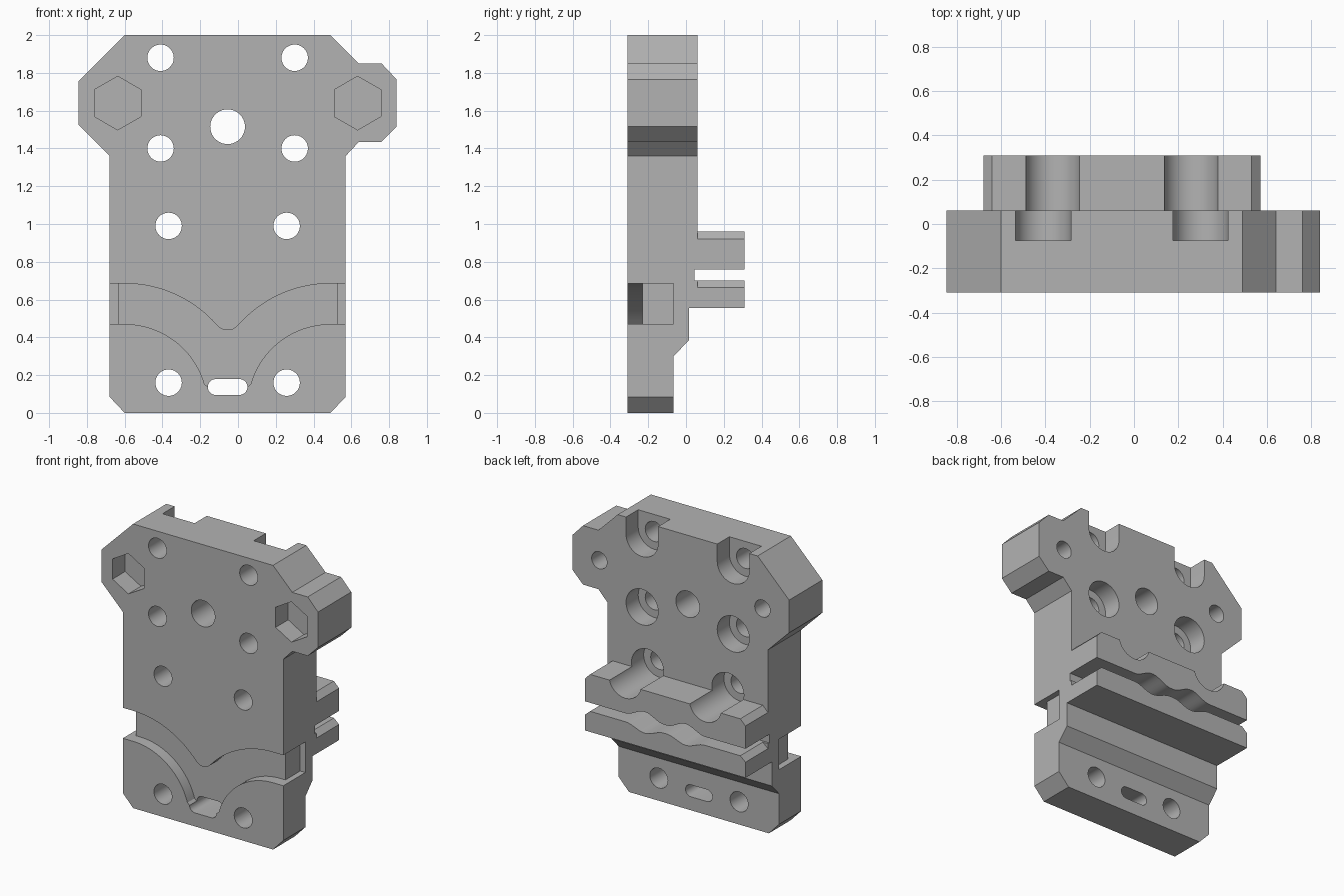
import bpy, bmesh, math

if "Cube" in bpy.data.objects:
    bpy.data.objects.remove(bpy.data.objects["Cube"])

MID = -0.055            # mirror line of the main plate
FRONT, BACK, RIM = -0.31, 0.06, 0.31
LEFT, RIGHT = 0.57, -0.68

grey = bpy.data.materials.new("Grey plastic")
grey.use_nodes = True
colour = (0.45, 0.45, 0.45, 1)
grey.diffuse_color = colour
grey.node_tree.nodes["Principled BSDF"].inputs["Base Color"].default_value = colour


def prism(name, points, start, end, axis="y"):
    """Extrude a closed profile, (x, z) along y or (y, z) along x."""
    bm = bmesh.new()
    place = (lambda p, d: (p[0], d, p[1])) if axis == "y" else (lambda p, d: (d, p[0], p[1]))
    face = bm.faces.new([bm.verts.new(place(p, start)) for p in points])
    made = bmesh.ops.extrude_face_region(bm, geom=[face])["geom"]
    shift = (0, end - start, 0) if axis == "y" else (end - start, 0, 0)
    bmesh.ops.translate(bm, vec=shift, verts=[v for v in made if isinstance(v, bmesh.types.BMVert)])
    bmesh.ops.recalc_face_normals(bm, faces=bm.faces)
    mesh = bpy.data.meshes.new(name)
    bm.to_mesh(mesh)
    bm.free()
    mesh.materials.append(grey)
    obj = bpy.data.objects.new(name, mesh)
    bpy.context.collection.objects.link(obj)
    return obj


def arc(cx, cz, r, a, b, n=24):
    return [(cx + r * math.cos(math.radians(a + (b - a) * i / n)),
             cz + r * math.sin(math.radians(a + (b - a) * i / n))) for i in range(n + 1)]


def circle(cx, cz, r, n=40):
    return arc(cx, cz, r, 0, 360, n)[:-1]


def mirrored(points):
    return points + [(2 * MID - x, z) for x, z in reversed(points)]


def box(x0, x1, z0, z1):
    return [(x0, z0), (x1, z0), (x1, z1), (x0, z1)]


def wave(z, height):
    """Straight edge with two shallow smooth swells near the middle."""
    pts = [(RIGHT, z)]
    for side in (-1, 1):
        c = MID + side * 0.16
        pts += [(c + 0.15 * t / 8, z + height * (1 + math.cos(math.pi * t / 8)) / 2)
                for t in range(-8, 9)]
    return pts + [(LEFT, z)]


# Main plate with uneven wings
plate = prism("mounting_plate", [
    (-0.6, 0), (0.49, 0), (LEFT, 0.085), (LEFT, 1.36), (0.64, 1.435), (0.76, 1.435),
    (0.84, 1.515), (0.84, 1.765), (0.76, 1.85), (0.64, 1.85), (0.49, 2), (-0.6, 2),
    (-0.845, 1.755), (-0.845, 1.525), (RIGHT, 1.36), (RIGHT, 0.085)], FRONT, BACK)


def combine(tool, operation="DIFFERENCE"):
    tool.hide_render = True
    mod = plate.modifiers.new(tool.name, "BOOLEAN")
    mod.operation, mod.solver, mod.object = operation, "EXACT", tool
    graph = bpy.context.evaluated_depsgraph_get()
    result = bpy.data.meshes.new_from_object(plate.evaluated_get(graph))
    plate.modifiers.clear()
    plate.data = result
    bpy.data.objects.remove(tool)


# Stepped lower back
combine(prism("back_step", [(-0.065, -0.1), (-0.065, 0.3), (0.015, 0.385), (0.015, 0.6),
                            (0.2, 0.6), (0.2, -0.1)], -1, 1, "x"))

# Two belt clamp shelves
combine(prism("upper_shelf", wave(0.76, 0.05) + [
    (LEFT, 0.92), (LEFT - 0.04, 0.96), (RIGHT + 0.04, 0.96), (RIGHT, 0.92)], -0.02, RIM), "UNION")
lower_top = [(RIGHT, 0.665), (RIGHT + 0.04, 0.70)] + wave(0.70, -0.04)[1:-1] + [
    (LEFT - 0.04, 0.70), (LEFT, 0.665)]
combine(prism("lower_shelf", lower_top + [(LEFT, 0.555), (RIGHT, 0.555)], -0.02, RIM), "UNION")
combine(prism("belt_slot", box(-1, 1, 0.70, 0.76), 0.045, 0.5))

# Screw holes, with counterbores from the back
for z, half, bored in ((1.88, 0.355, True), (1.4, 0.355, True), (0.99, 0.3125, True), (0.16, 0.3125, False)):
    for side in (-1, 1):
        x = MID + side * half
        if bored:
            top = arc(x, z, 0.125, 180, 360) + [(x + 0.125, 2.2), (x - 0.125, 2.2)]
            combine(prism("counterbore", top if z > 1.8 else circle(x, z, 0.125), -0.075, 0.5))
        combine(prism("screw_hole", circle(x, z, 0.07), -0.5, 0.5))
combine(prism("centre_hole", circle(MID, 1.515, 0.092), -0.5, 0.5))

# Hexagonal nut pockets in front, blind holes behind
for x in (-0.637, 0.633):
    combine(prism("nut_pocket", arc(x, 1.64, 0.142, 30, 330, 5), -0.5, -0.17))
    combine(prism("blind_hole", circle(x, 1.64, 0.06), -0.155, 0.5))

# Curved front channel, deeper end notches and the oblong slot
crown = [(RIGHT - 0.1, 0.685)] + arc(-0.6, 0.035, 0.65, 90, 42.4)
crown += [(-0.12 + 0.065 * t, 0.473 - 0.075 * t + 0.0375 * t * t) for t in (0.25, 0.5, 0.75)]
valley = [(RIGHT - 0.1, 0.47)] + arc(-0.6, 0.03, 0.44, 90, 16) + [(-0.16, 0.137)]
valley += arc(-0.118, 0.137, 0.042, 180, 270, 8)
combine(prism("front_channel", mirrored(crown) + list(reversed(mirrored(valley))), -0.5, -0.23))
for x0, x1 in ((-0.9, RIGHT + 0.045), (LEFT - 0.04, 0.9)):
    combine(prism("end_notch", box(x0, x1, 0.47, 0.685), -0.5, -0.065))
slot = arc(-0.118, 0.137, 0.042, 90, 270, 12) + arc(0.008, 0.137, 0.042, -90, 90, 12)
combine(prism("oblong_slot", slot, -0.5, 0.5))

# Smooth the round walls, keep the edges crisp
bpy.ops.object.select_all(action="DESELECT")
plate.select_set(True)
bpy.context.view_layer.objects.active = plate
bpy.ops.object.shade_smooth_by_angle(angle=math.radians(25))
